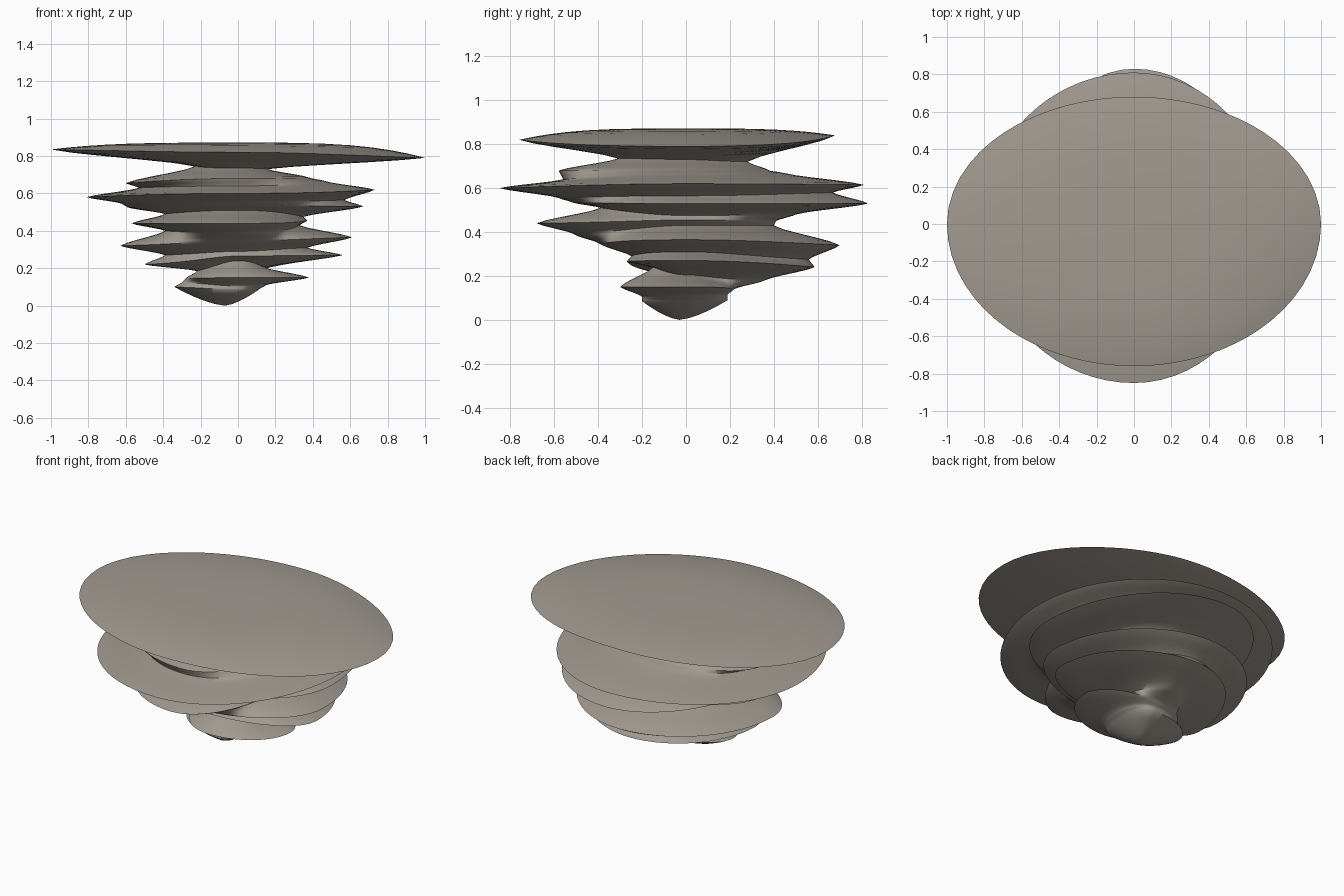
import bpy, bmesh, math

if "Cube" in bpy.data.objects:
    bpy.data.objects.remove(bpy.data.objects["Cube"])

SEG, STEPS = 72, 5

# Outer ledges, bottom to top: (radius, height) toward +x, +y, -x, -y
RIMS = [
    [(.11, .085), (.19, .09), (.34, .10), (.20, .085)],
    [(.38, .15), (.22, .14), (.28, .145), (.30, .15)],
    [(.56, .27), (.585, .24), (.50, .22), (.27, .265)],
    [(.61, .365), (.70, .34), (.63, .32), (.39, .345)],
    [(.37, .455), (.41, .45), (.57, .44), (.68, .44)],
    [(.67, .53), (.83, .53), (.59, .525), (.52, .535)],
    [(.73, .62), (.81, .615), (.81, .58), (.85, .60)],
    [(.38, .685), (.38, .68), (.60, .655), (.58, .68)],
    [(1.0, .79), (.68, .84), (1.0, .835), (.76, .82)],
]

# Pinched necks between neighbouring ledges
NECKS = [
    [(.15, .11), (.19, .115), (.30, .125), (.20, .105)],
    [(.14, .205), (.36, .18), (.22, .185), (.15, .24)],
    [(.37, .31), (.56, .275), (.39, .27), (.25, .29)],
    [(.33, .43), (.40, .43), (.39, .40), (.51, .39)],
    [(.35, .475), (.50, .48), (.39, .49), (.39, .51)],
    [(.57, .565), (.67, .58), (.62, .545), (.58, .555)],
    [(.47, .665), (.44, .67), (.53, .63), (.56, .64)],
    [(.16, .73), (.28, .72), (.23, .745), (.31, .735)],
]


def ring(spec):
    """Blend the four directions into one smooth closed ring."""
    pts = []
    for i in range(SEG):
        a = 2 * math.pi * i / SEG
        c, s = math.cos(a), math.sin(a)
        rx, zx = spec[0] if c >= 0 else spec[2]
        ry, zy = spec[1] if s >= 0 else spec[3]
        r = 1 / math.sqrt((c / rx) ** 2 + (s / ry) ** 2)
        pts.append((r * c, r * s, zx * c * c + zy * s * s))
    return pts


def between(a, b):
    """Rings from a to b (without a), slightly rounded at both ends."""
    out = []
    for k in range(1, STEPS + 1):
        t = k / STEPS
        e = 0.5 * t + 0.5 * t * t * (3 - 2 * t)
        out.append([(p[0] + (q[0] - p[0]) * e, p[1] + (q[1] - p[1]) * e,
                     p[2] + (q[2] - p[2]) * t) for p, q in zip(a, b)])
    return out


rims = [ring(s) for s in RIMS]
necks = [ring(s) for s in NECKS]

# Rounded foot
bx, by = -.07, -.03
rings = []
for t in (.2, .4, .6, .8, 1):
    rings.append([(bx * (1 - t) + x * t, by * (1 - t) + y * t, z * t ** 1.5)
                  for x, y, z in rims[0]])

# Stacked ledges
for i, neck in enumerate(necks):
    rings += between(rims[i], neck) + between(neck, rims[i + 1])

# Gently domed top
TOP = .872
for f in (.96, .9, .82, .72, .6, .45, .25):
    rings.append([(x * f, y * f, z + (TOP - z) * (1 - f ** 3.4))
                  for x, y, z in rims[-1]])

bm = bmesh.new()
rows = [[bm.verts.new(p) for p in r] for r in rings]
for lo, hi in zip(rows, rows[1:]):
    for i in range(SEG):
        j = (i + 1) % SEG
        bm.faces.new((lo[i], lo[j], hi[j], hi[i]))
foot, crown = bm.verts.new((bx, by, 0)), bm.verts.new((0, 0, TOP))
for i in range(SEG):
    j = (i + 1) % SEG
    bm.faces.new((foot, rows[0][j], rows[0][i]))
    bm.faces.new((crown, rows[-1][i], rows[-1][j]))
bmesh.ops.recalc_face_normals(bm, faces=bm.faces)
for f in bm.faces:
    f.smooth = True

mesh = bpy.data.meshes.new("layered_rock")
bm.to_mesh(mesh)
bm.free()
rock = bpy.data.objects.new("layered_rock", mesh)
bpy.context.collection.objects.link(rock)

# Warm grey stone
stone = bpy.data.materials.new("warm_grey_stone")
stone.diffuse_color = (.36, .325, .285, 1)
stone.use_nodes = True
stone.node_tree.nodes["Principled BSDF"].inputs["Base Color"].default_value = stone.diffuse_color
mesh.materials.append(stone)

bpy.context.view_layer.objects.active = rock
rock.select_set(True)
bpy.ops.object.shade_smooth_by_angle(angle=math.radians(60))
